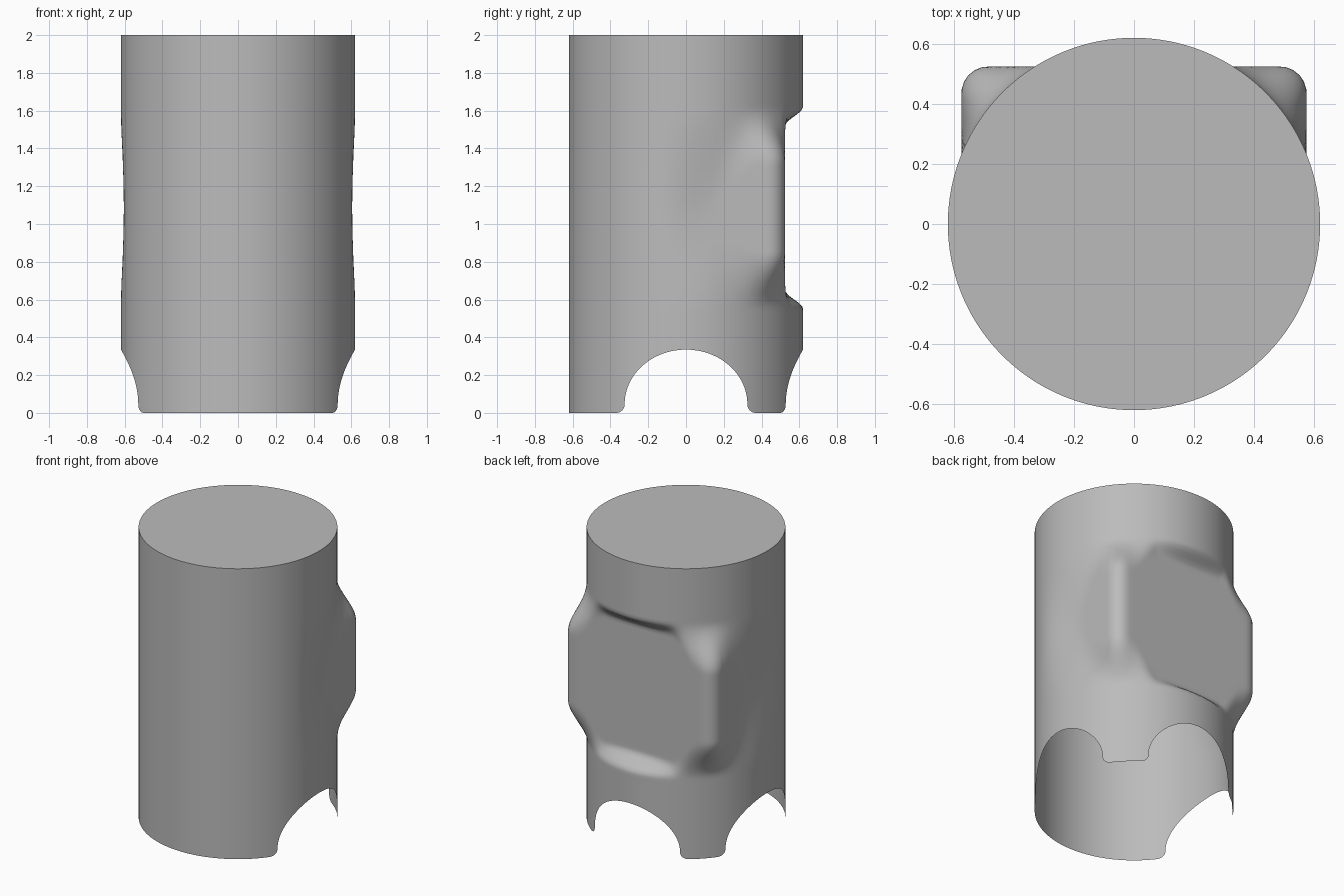
import bpy, bmesh
from math import sin, cos, asin, sqrt, radians, degrees, pi

cube = bpy.data.objects.get("Cube")
if cube:
    bpy.data.objects.remove(cube)

R, H = 0.62, 2.0              # tube radius and height
ARCH_W, ARCH_H = 0.325, 0.335  # leg opening half width and height
FLARE = 0.045                 # rounding at the feet
PAD_X, PAD_Y, PAD_R = 0.575, 0.525, 0.09  # squared back section


def smooth(t):
    t = max(0.0, min(1.0, t))
    return t * t * (3 - 2 * t)


def mix(a, b, t):
    return a + (b - a) * t


def rim_height(angle):
    """Height of the lower rim: arches at both sides and the back."""
    for centre in (0, 90, 180):
        d = radians((angle - centre + 180) % 360 - 180)
        s = abs(R * sin(d))
        if abs(d) > pi / 4:
            continue
        if s < ARCH_W:
            return FLARE + (ARCH_H - FLARE) * sqrt(1 - (s / ARCH_W) ** 2)
        if s < ARCH_W + FLARE:
            return FLARE - sqrt(max(0, FLARE ** 2 - (ARCH_W + FLARE - s) ** 2))
    return 0.0


def pad_radius(c, s):
    """Distance to a rounded rectangle along the direction (c, s)."""
    c, s = abs(c), abs(s)
    r = min(PAD_X / max(c, 1e-6), PAD_Y / max(s, 1e-6))
    cx, cy = PAD_X - PAD_R, PAD_Y - PAD_R
    if r * c > cx and r * s > cy:
        b = c * cx + s * cy
        r = b + sqrt(max(0, b * b - cx * cx - cy * cy + PAD_R ** 2))
    return r


def radius(angle, z):
    """Round tube that blends to the squared pad at the back."""
    off = abs((angle - 90 + 180) % 360 - 180)   # degrees away from the back
    around = smooth((112 - off) / 44)
    if around == 0:
        return R
    width = mix(0.10, 0.30, smooth((off - 25) / 20))
    width = mix(width, 0.55, smooth((off - 55) / 25))
    up = smooth((z - 0.55) / width) * smooth((1.62 - z) / width)
    a = radians(angle)
    return mix(R, pad_radius(cos(a), sin(a)), around * up)


# Column angles: even spacing plus extra columns along each arch
angles = {float(a) for a in range(0, 360, 2)}
for centre in (0, 90, 180):
    for i in range(25):
        t = i / 24 * pi / 2
        for s in (ARCH_W * sin(t), ARCH_W + FLARE * (1 - cos(t))):
            d = degrees(asin(s / R))
            angles |= {round((centre + d) % 360, 2), round((centre - d) % 360, 2)}
angles = sorted(angles)
levels = [0.4 + 0.02 * i for i in range(66)] + [H]

# Thin shell, closed at the top and open below
bm = bmesh.new()
columns = []
for a in angles:
    c, s = cos(radians(a)), sin(radians(a))
    column = []
    for z in [rim_height(a)] + levels:
        r = radius(a, z)
        column.append(bm.verts.new((r * c, r * s, z)))
    columns.append(column)
for left, right in zip(columns, columns[1:] + columns[:1]):
    for k in range(len(left) - 1):
        bm.faces.new((left[k], right[k], right[k + 1], left[k + 1]))
bm.faces.new([column[-1] for column in columns])

mesh = bpy.data.meshes.new("tube_body")
bm.to_mesh(mesh)
bm.free()
body = bpy.data.objects.new("tube_body", mesh)
bpy.context.collection.objects.link(body)

# Plain grey finish
grey = bpy.data.materials.new("plain grey")
grey.use_nodes = True
colour = (0.5, 0.5, 0.5, 1)
grey.diffuse_color = colour
grey.node_tree.nodes["Principled BSDF"].inputs["Base Color"].default_value = colour
mesh.materials.append(grey)

bpy.ops.object.select_all(action='DESELECT')
body.select_set(True)
bpy.context.view_layer.objects.active = body
bpy.ops.object.shade_smooth_by_angle(angle=radians(40))
